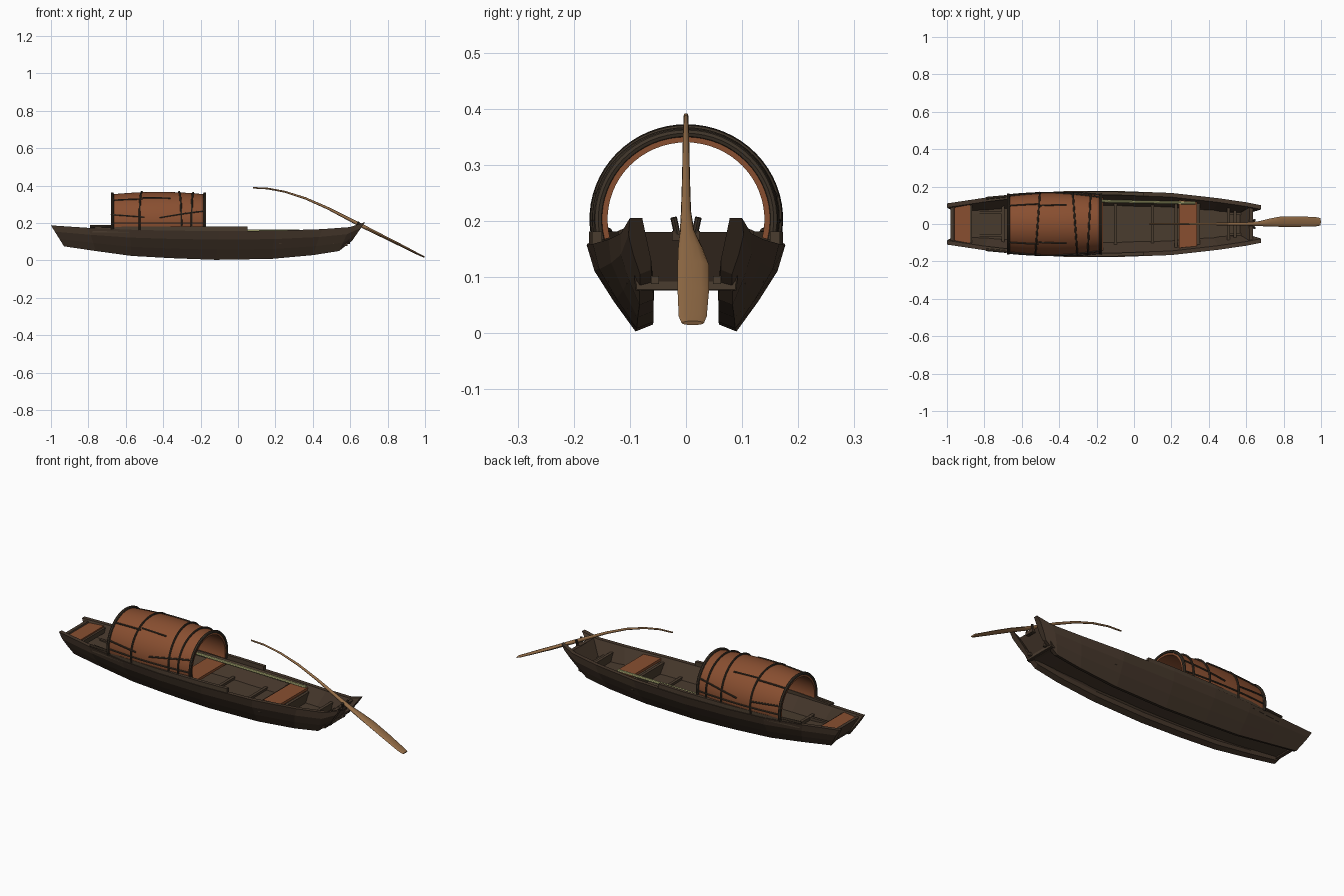
import bpy, bmesh, math
from mathutils import Vector

if "Cube" in bpy.data.objects:
    bpy.data.objects.remove(bpy.data.objects["Cube"])


def material(name, rgb):
    m = bpy.data.materials.new(name)
    m.diffuse_color = (*rgb, 1)
    m.use_nodes = True
    m.node_tree.nodes["Principled BSDF"].inputs["Base Color"].default_value = m.diffuse_color
    return m


HULL = material("dark hull wood", (0.060, 0.038, 0.024))
DECK = material("dark deck wood", (0.068, 0.045, 0.028))
RED = material("reddish brown matting", (0.25, 0.078, 0.030))
CORD = material("dark cane", (0.048, 0.034, 0.022))
OAR = material("light oar wood", (0.30, 0.155, 0.064))
BAMBOO = material("pale bamboo", (0.42, 0.42, 0.18))


def finish(name, bm, mat, smooth=None):
    bmesh.ops.recalc_face_normals(bm, faces=bm.faces[:])
    me = bpy.data.meshes.new(name)
    bm.to_mesh(me)
    bm.free()
    me.materials.append(mat)
    ob = bpy.data.objects.new(name, me)
    bpy.context.collection.objects.link(ob)
    if smooth:
        bpy.ops.object.select_all(action='DESELECT')
        ob.select_set(True)
        bpy.context.view_layer.objects.active = ob
        bpy.ops.object.shade_smooth_by_angle(angle=math.radians(smooth))
    return ob


def loft(name, rings, mat, smooth=None):
    """Closed cross-sections joined into a capped solid."""
    bm = bmesh.new()
    vs = [[bm.verts.new(p) for p in r] for r in rings]
    n = len(vs[0])
    for a, b in zip(vs, vs[1:]):
        for i in range(n):
            bm.faces.new((a[i], a[(i + 1) % n], b[(i + 1) % n], b[i]))
    bm.faces.new(vs[0])
    bm.faces.new(vs[-1])
    return finish(name, bm, mat, smooth)


def tube(name, pts, r, mat, ref=(0, 1, 0), sides=8):
    pts = [Vector(p) for p in pts]
    rings = []
    for i, p in enumerate(pts):
        t = (pts[min(i + 1, len(pts) - 1)] - pts[max(i - 1, 0)]).normalized()
        u = t.cross(Vector(ref)).normalized()
        v = t.cross(u)
        rings.append([p + r * (u * math.cos(a) + v * math.sin(a))
                      for a in (2 * math.pi * k / sides for k in range(sides))])
    return loft(name, rings, mat, 40)


def box(name, x0, x1, w, z0, z1, mat, w2=None, y=0):
    """Plank across the boat; half width w at x0 and w2 at x1."""
    w2 = w if w2 is None else w2
    ring = lambda x, h: [(x, y - h, z0), (x, y + h, z0), (x, y + h, z1), (x, y - h, z1)]
    return loft(name, [ring(x0, w), ring(x1, w2)], mat)


def lerp_table(tab, x):
    for a, b in zip(tab, tab[1:]):
        if x <= b[0]:
            f = max(0, (x - a[0]) / (b[0] - a[0]))
            return a[1] + f * (b[1] - a[1])
    return tab[-1][1]


# Hull sides: (top x, y, z, bottom x, z, y)
STATIONS = [(-1.00, .110, .187, -.93, .075, .080), (-.80, .140, .174, -.76, .050, .085),
            (-.58, .165, .164, -.57, .024, .088), (-.36, .176, .159, -.36, .012, .090),
            (-.10, .177, .157, -.12, .003, .090), (.20, .166, .159, .18, .008, .088),
            (.45, .138, .167, .40, .028, .086), (.60, .116, .178, .54, .050, .083),
            (.68, .100, .205, .61, .105, .082)]
for s, label in ((-1, "front"), (1, "back")):
    rings = []
    for xt, yt, zt, xb, zb, yb in STATIONS:
        def pt(f, y, z):
            return (xb + f * (xt - xb), s * y, z)
        h = zt - zb
        bulge = .012 * h / .15
        rings.append([pt(1, yt, zt), pt(.7, yb + .7 * (yt - yb) + bulge, zb + .7 * h),
                      pt(.35, yb + .35 * (yt - yb) + bulge * .7, zb + .35 * h), pt(0, yb, zb),
                      pt(.06, yb - .2 * h, zb + .08 * h), pt(.25, yb - .2 * h, zb + .25 * h),
                      pt(1, yt - .022, zt)])
    loft(label + "_hull_side", rings, HULL)
TOPS = [(a[0], a[1]) for a in STATIONS]

# Floor between the sides, rising slightly at both ends
floor = [(-.945, .088, .105), (-.68, .105, .085), (-.3, .115, .076),
         (.15, .110, .076), (.45, .098, .078), (.585, .088, .078)]
loft("floor", [[(x, -w, z), (x, w, z), (x, w, z + .014), (x, -w, z + .014)]
               for x, w, z in floor], DECK)

# Raked end panels
for name, xa, za, xb, zb, wa, wb in (("stern_panel", .575, .076, .635, .180, .09, .098),
                                     ("bow_panel", -.935, .090, -.980, .178, .085, .10)):
    t = -.018 if xa > 0 else .018
    loft(name, [[(xa, -wa, za), (xa, wa, za), (xa + t, wa, za), (xa + t, -wa, za)],
                [(xb, -wb, zb), (xb, wb, zb), (xb + t, wb, zb), (xb + t, -wb, zb)]], HULL)

# Seats
box("bow_seat", -.963, -.878, .097, .158, .172, RED, .108)
box("middle_seat", -.27, -.165, .142, .140, .154, RED)
box("stern_seat", .24, .338, .128, .142, .156, RED, .118)

# Cross beams and floor cleats
for i, (x, z0, z1) in enumerate([(-.875, .14, .165), (-.70, .098, .118), (-.10, .088, .102),
                                 (.10, .088, .102), (.225, .09, .14), (.345, .09, .14),
                                 (.505, .088, .135), (.54, .088, .115)]):
    w = lerp_table(TOPS, x) - (.024 if z1 > .13 else .045)
    box("cross_beam_%d" % i, x - .008, x + .008, w, z0, z1, DECK)
for s in (-1, 1):
    box("stern_floor_runner", .50, .60, .007, .088, .102, DECK, y=s * .055)
    box("bow_floor_runner", -.87, -.70, .007, .103, .118, DECK, y=s * .06)
    # Rail planks along the gunwales that carry the canopy
    xs = [-.78, -.58, -.36, -.1, .05]
    loft("gunwale_rail", [[(x, s * (lerp_table(TOPS, x) - d), z)
                           for d, z in ((.004, .150), (.004, .181), (.022, .181), (.022, .150))]
                          for x in xs], DECK)
    tube("rail_end_knob", [(-.79, s * .138, .181), (-.68, s * .148, .183)], .007, DECK)

# Canopy: barrel-vaulted matting, slightly fuller in the middle
X0, X1, CZ = -.675, -.175, .203


def radius(x):
    f = (x - (X0 + X1) / 2) / ((X1 - X0) / 2)
    return .163 - .013 * f * f


def arch(x, a, off=0):
    a = math.radians(a)
    r = radius(x) + off
    return (x, r * math.cos(a) * 1.02, CZ + r * math.sin(a))


rings = []
angles = [-14 + 208 * k / 36 for k in range(37)]
for k in range(11):
    x = X0 + (X1 - X0) * k / 10
    rings.append([arch(x, a) for a in angles] + [arch(x, a, -.013) for a in reversed(angles)])
bm_shell = bmesh.new()
vs = [[bm_shell.verts.new(p) for p in r] for r in rings]
n = len(vs[0])
for a, b in zip(vs, vs[1:]):
    for i in range(n):
        bm_shell.faces.new((a[i], a[(i + 1) % n], b[(i + 1) % n], b[i]))
for e in (vs[0], vs[-1]):  # end rims
    for i in range(len(angles) - 1):
        bm_shell.faces.new((e[i], e[i + 1], e[n - 2 - i], e[n - 1 - i]))
finish("canopy", bm_shell, RED, 40)

# Hoops over the canopy, a little tilted like hand-bent cane
for i, (x, lean, r) in enumerate([(-.672, 0, .008), (-.515, .012, .005), (-.315, -.012, .005),
                                  (-.24, .008, .005), (-.178, 0, .008)]):
    tube("canopy_hoop_%d" % i,
         [arch(x + lean * math.cos(math.radians(a)), a, .003) for a in angles], r, CORD, (1, 0, 0))
# Lengthwise cords
for s in (0, 1):
    for j, (xa, xb, aa, ab) in enumerate([(X0, X1, -1, -1), (X0, -.51, 51, 50), (-.51, -.36, 54, 52),
                                          (-.42, X1, 9, 24), (-.68, -.5, 16, 10)]):
        pts = []
        for k in range(9):
            x, a = xa + (xb - xa) * k / 8, aa + (ab - aa) * k / 8
            pts.append(arch(x, a if s else 180 - a, .002))
        tube("canopy_cord_%d" % j, pts, .004, CORD, (0, 0, 1), 6)

# Bamboo pole stowed along the back side
tube("bamboo_pole", [(-.45, .128, .158), (.33, .112, .158)], .008, BAMBOO)

# Oar crutch on the stern
for s in (-1, 1):
    tube("oar_crutch", [(.635, 0, .165), (.64, s * .016, .178), (.645, s * .022, .206)],
         .006, CORD, (1, 0, 0))
box("crutch_block", .615, .645, .025, .165, .182, HULL)

# Curved stern oar: (x, z, half width, half thickness, y offset)
OARS = [(.08, .388, .004, .004, 0), (.16, .384, .0045, .0045, 0), (.25, .367, .005, .005, 0),
        (.36, .332, .006, .006, 0), (.48, .279, .007, .007, 0), (.60, .217, .009, .009, 0),
        (.67, .181, .013, .010, .002), (.73, .151, .022, .009, .008), (.79, .121, .028, .008, .013),
        (.88, .076, .028, .007, .013), (.97, .030, .025, .005, .012), (.997, .018, .020, .004, .012)]
rings = []
for i, (x, z, w, t, off) in enumerate(OARS):
    a, b = OARS[max(i - 1, 0)], OARS[min(i + 1, len(OARS) - 1)]
    d = Vector((b[0] - a[0], 0, b[1] - a[1])).normalized()
    rings.append([(x - d.z * t * math.sin(q), off + w * math.cos(q), z + d.x * t * math.sin(q))
                  for q in (2 * math.pi * k / 12 for k in range(12))])
loft("stern_oar", rings, OAR, 40)
